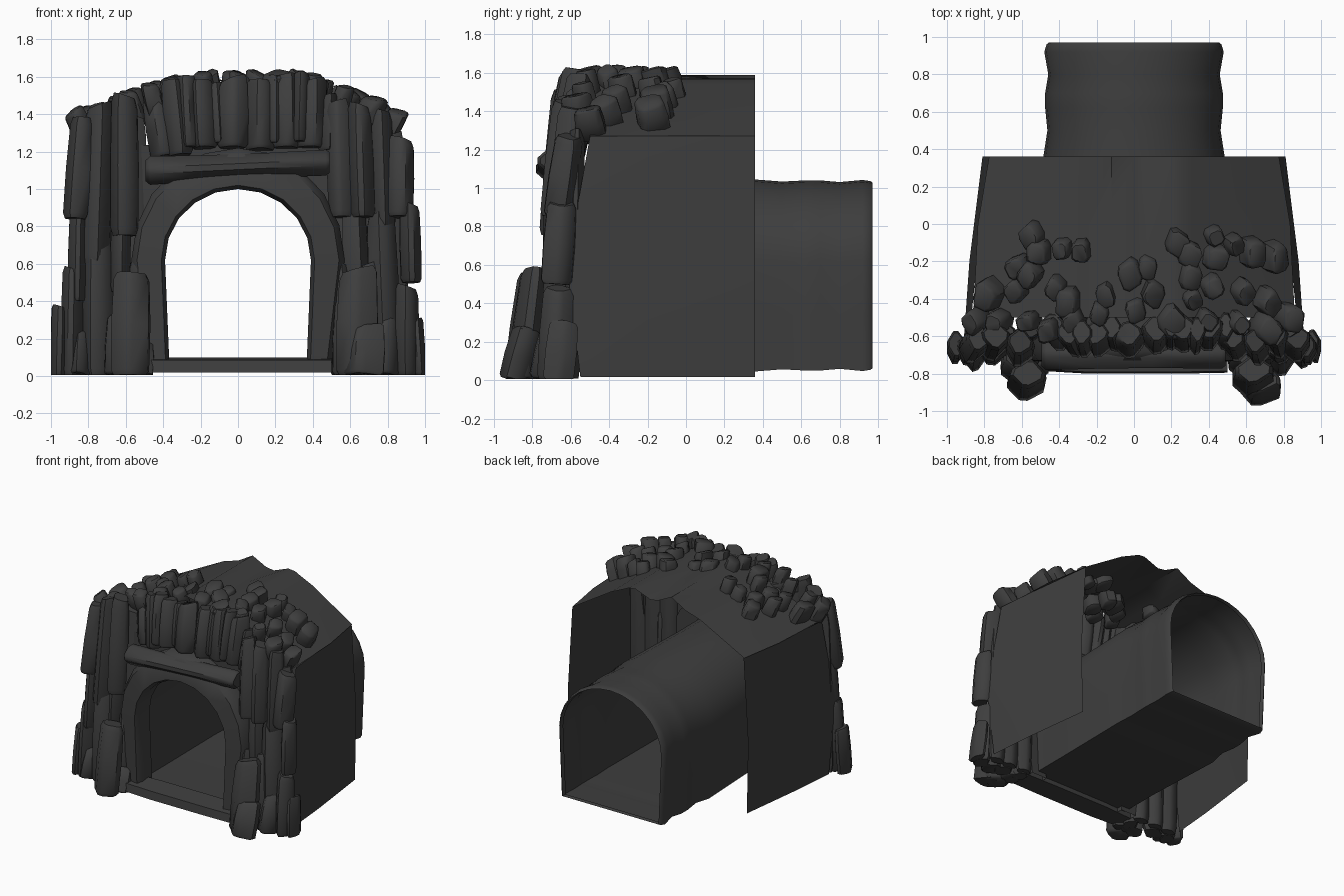
import bpy, bmesh, math, random
from mathutils import Vector

if "Cube" in bpy.data.objects:
    bpy.data.objects.remove(bpy.data.objects["Cube"])

rng = random.Random(11)
rock_mat = bpy.data.materials.new("dark grey rock")
rock_mat.diffuse_color = (0.048, 0.048, 0.048, 1)
rock_mat.use_nodes = True
rock_mat.node_tree.nodes["Principled BSDF"].inputs["Base Color"].default_value = rock_mat.diffuse_color


def finish(name, bm):
    bmesh.ops.recalc_face_normals(bm, faces=bm.faces)
    me = bpy.data.meshes.new(name)
    bm.to_mesh(me)
    bm.free()
    me.materials.append(rock_mat)
    ob = bpy.data.objects.new(name, me)
    bpy.context.collection.objects.link(ob)
    return ob


def loft(name, rings, closed=True, caps=False, loop=False):
    """Skin a list of rings of points."""
    bm = bmesh.new()
    vs = [[bm.verts.new(p) for p in r] for r in rings]
    n = len(vs[0])
    m = len(vs)
    for i in range(m if loop else m - 1):
        a, b = vs[i], vs[(i + 1) % m]
        for j in range(n if closed else n - 1):
            k = (j + 1) % n
            bm.faces.new((a[j], a[k], b[k], b[j]))
    if caps:
        bm.faces.new(vs[0])
        bm.faces.new(vs[-1])
    return finish(name, bm)


def stone(name, p0, p1, w, d, twist=.25):
    """Irregular pillar with a chamfered-box section between two points."""
    p0, p1 = Vector(p0), Vector(p1)
    ax = (p1 - p0).normalized()
    u = Vector((1, 0, 0))
    u = (u - ax * u.dot(ax)).normalized()
    v = ax.cross(u)
    ph = rng.uniform(-twist, twist)
    rad = [rng.uniform(.94, 1.1) for _ in range(8)]
    tilt = rng.uniform(-.4, .4)
    rings = []
    for t, s in ((0, .84), (.05, 1), (.5, 1.03), (.93, .94), (1, .76)):
        c = p0.lerp(p1, t)
        ring = []
        for i in range(8):
            a = 2 * math.pi * i / 8 + math.pi / 8 + (.14 if i % 2 else -.14) + ph
            x = math.cos(a) * rad[i] * s * w * .56
            y = math.sin(a) * rad[i] * s * d * .56
            p = c + u * x + v * y + ax * (tilt * x * (t > .8))
            ring.append((max(-1, min(1, p.x)), max(-.97, p.y), max(.005, p.z)))
        rings.append(ring)
    return loft(name, rings, caps=True)


def arch(leg, spring, base, top, flare, n=14):
    """Half-round arch outline from the left foot over to the right foot."""
    pts = [(-leg, base), (-(leg + flare) / 2, (base + spring) / 2)]
    for i in range(n + 1):
        a = math.pi * (1 - i / n)
        pts.append((flare * math.cos(a), spring + (top - spring) * math.sin(a)))
    return pts + [((leg + flare) / 2, (base + spring) / 2), (leg, base)]


# tunnel with a wavy skin and a rolled lip at the back
outline = arch(.45, .62, .05, 1.04, .475)
stations = [(-.72, .98), (-.3, .98), (.36, 1.02), (.5, .975), (.62, 1.0), (.7, 1.0),
            (.8, .965), (.92, 1.01), (.96, .985), (.97, .96), (.94, .94)]
loft("tunnel", [[(x * s, y, .55 + (z - .55) * (s * .5 + .5)) for x, z in outline] for y, s in stations])

# door surround
P = lambda o, y: [(x, y, z) for x, z in o]
inner = arch(.365, .62, .02, 1.0, .39, 10)
outer = arch(.5, .62, .02, 1.22, .57, 10)
loft("arch_frame", [P(inner, -.58), P(inner, -.7), P(arch(.385, .62, .02, 1.02, .41, 10), -.745),
                    P(arch(.47, .62, .02, 1.18, .54, 10), -.73), P(outer, -.68), P(outer, -.58)],
     closed=False, loop=True)

# wall panel filling the corners above the arch
panel = arch(.54, .62, .3, 1.2, .56, 10)
loft("spandrel_panel", [P(panel, -.6), [(max(-.6, min(.6, x * 1.6)), -.6, 1.235 if abs(x) < .5 else z) for x, z in panel]],
     closed=False)

# threshold
rect = lambda x, d: [(x, -.71 - d, .02), (x, -.71 - d * .9, .085), (x, -.71 + d, .1), (x, -.71 + d, .02)]
loft("threshold", [rect(x, d) for x, d in ((-.5, .075), (-.25, .09), (.25, .09), (.5, .085))], caps=True)

# lintel
rings = []
for x, s in ((-.495, .75), (-.47, 1.05), (-.2, .95), (.1, .9), (.47, .95), (.49, .75)):
    ring = []
    for i in range(8):
        a = math.pi * (i + .5) / 4 + (.16 if i % 2 else -.16)
        ring.append((x, -.695 + .085 * s * math.cos(a), 1.12 + .045 * x + .075 * s * math.sin(a)))
    rings.append(ring)
loft("lintel", rings, caps=True)

# hill shell: two side walls and a ridged roof, open behind and below
for s in (-1, 1):
    loft("side_wall", [[(s * x0, y0, 0.015), (s * (x0 + .01), y1, .6), (s * (x0 - .03), y2, 1.27)]
                       for x0, y0, y1, y2 in ((.9, -.55, -.62, -.5), (.87, -.2, -.2, -.2), (.8, .36, .36, .36))],
         closed=False)

profile = [(-1, 1.27), (-.38, 1.475), (-.25, 1.515), (-.12, 1.59), (0, 1.53), (.07, 1.52),
           (.2, 1.57), (.26, 1.565), (.31, 1.54), (.42, 1.49), (1, 1.27)]


def roof_z(x):
    for (a, za), (b, zb) in zip(profile, profile[1:]):
        if x <= b:
            return za + (zb - za) * (x - a) / (b - a)
    return 1.27


rings = []
for y, half, flat in ((-.5, .86, .8), (0, .835, .7), (.36, .775, 0)):
    ring = []
    for i, (x, z) in enumerate(profile):
        if i in (0, len(profile) - 1):
            x *= half
        if 3 < i < 6:
            z += (1.575 - z) * flat
        ring.append((x, y, z))
    rings.append(ring)
loft("roof", rings, closed=False)

# standing stones: bottom x, top x, bottom z, top z, width
left = [(-.96, -.95, 0, .37, .09), (-.89, -.88, 0, .57, .1), (-.87, -.83, .84, 1.38, .12),
        (-.86, -.85, .4, .9, .09), (-.77, -.74, .6, 1.45, .14), (-.75, -.75, 0, .73, .15),
        (-.61, -.61, .75, 1.5, .13), (-.63, -.62, .45, .98, .09), (-.54, -.53, 0, .6, .1)]
right = [(.55, .53, .85, 1.47, .11), (.67, .65, .85, 1.45, .11), (.78, .76, .8, 1.42, .11),
         (.86, .87, .85, 1.27, .14), (.93, .92, .5, .92, .1), (.9, .9, 0, .48, .11),
         (.97, .95, 0, .3, .07), (.79, .76, .15, .88, .14), (.64, .62, .4, .92, .12),
         (.55, .55, 0, .6, .1), (.7, .7, 0, .6, .14)]
crown = [(-.39, -.44, 1.17, 1.47, .13), (-.31, -.35, 1.18, 1.58, .12), (-.18, -.2, 1.22, 1.58, .12),
         (-.03, -.03, 1.22, 1.59, .14), (-.1, -.12, 1.24, 1.56, .1), (.12, .12, 1.21, 1.58, .14),
         (.26, .26, 1.22, 1.61, .13), (.39, .4, 1.22, 1.58, .14), (.48, .49, 1.2, 1.5, .09),
         (-.26, -.28, 1.22, 1.6, .1), (.2, .2, 1.24, 1.6, .1), (.33, .34, 1.25, 1.62, .08)]
for name, group in (("left_stone", left), ("right_stone", right), ("crown_stone", crown)):
    for x0, x1, z0, z1, w in group:
        crowned = name == "crown_stone"
        y = (-.62 if crowned else -.67) + rng.uniform(-.025, .025)
        stone(name, (x0, y, z0), (x1, y + (.06 if z1 > 1.2 else .03), z1), w, .14, .2)

# backing stones closing the gaps behind the facade
for s in (-1, 1):
    for x in (.56, .7, .82):
        stone("backing_stone", (s * (x + .01), -.6, .01), (s * x, -.57, 1.38 - (x - .6) * .4), .13, .08, .1)

# buttress stones standing forward of the door
for x, y, h, w in ((-.58, -.87, .55, .17), (-.63, -.78, .3, .16), (-.57, -.78, .18, .2), (-.85, -.71, .22, .11),
                   (.63, -.85, .57, .19), (.67, -.9, .26, .19), (.78, -.73, .3, .14), (.58, -.75, .4, .13)):
    stone("buttress_stone", (x, y, 0), (x + .01, y + .07, h), w, .15)

# loose stones on the roof
spots = [(-.54, -.06), (-.5, -.15), (-.38, -.13), (-.28, -.14), (-.61, -.23), (-.77, -.38), (-.55, -.27),
         (-.62, -.35), (-.41, -.34), (-.35, -.42), (-.84, -.52), (-.72, -.52), (-.56, -.52), (-.15, -.38),
         (-.02, -.27), (.07, -.23), (.1, -.37), (.23, -.1), (.29, -.16), (.3, -.28), (.31, -.4), (.42, -.06),
         (.43, -.18), (.41, -.33), (.53, -.11), (.63, -.15), (.75, -.18), (.58, -.36), (.71, -.42), (.01, -.46),
         (-.18, -.48), (.55, -.53), (.7, -.56), (.82, -.5), (-.45, -.57), (.2, -.52), (.38, -.51), (-.32, -.52)]
for x, y in spots:
    z = roof_z(x)
    k = .05 * x
    w = rng.uniform(.09, .125)
    stone("roof_stone", (x - k, y + .02, z - .07), (x + k, y - .015, min(1.62, z + rng.uniform(.07, .11))),
          w, w * rng.uniform(.95, 1.35), .8)

# smooth shading with crisp edges
bpy.ops.object.select_all(action='SELECT')
bpy.context.view_layer.objects.active = bpy.context.collection.objects[0]
bpy.ops.object.shade_smooth_by_angle(angle=math.radians(48))
